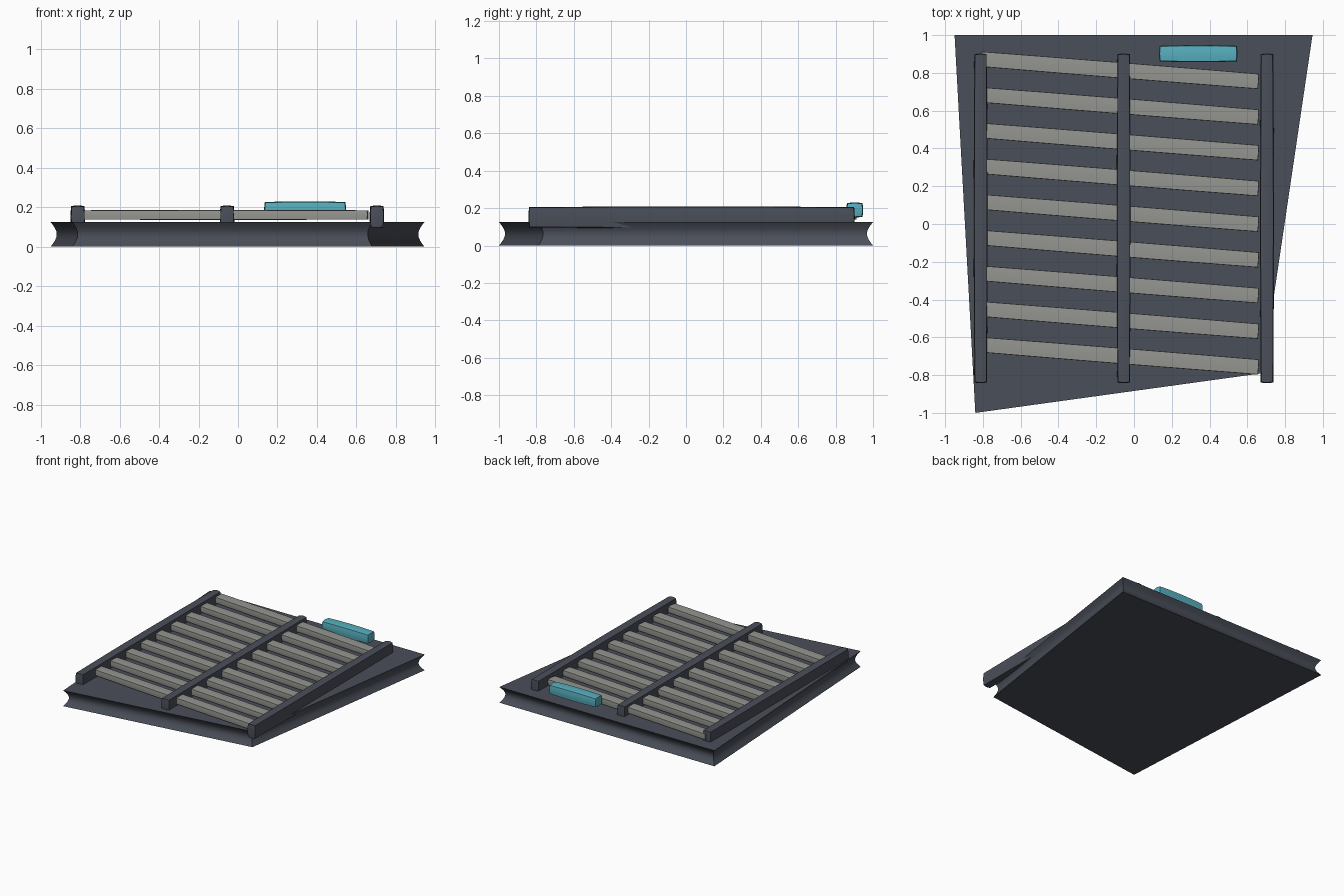
import bpy, bmesh, math
from mathutils import Matrix, Vector

if "Cube" in bpy.data.objects:
    bpy.data.objects.remove(bpy.data.objects["Cube"])


def material(name, rgb):
    mat = bpy.data.materials.new(name)
    mat.use_nodes = True
    mat.diffuse_color = (*rgb, 1)
    mat.node_tree.nodes["Principled BSDF"].inputs["Base Color"].default_value = (*rgb, 1)
    return mat


slate = material("slate", (0.068, 0.077, 0.098))
grey = material("warm grey", (0.30, 0.30, 0.28))
teal = material("teal", (0.095, 0.43, 0.52))


def finish(bm, name, mat):
    bmesh.ops.recalc_face_normals(bm, faces=bm.faces)
    mesh = bpy.data.meshes.new(name)
    bm.to_mesh(mesh)
    bm.free()
    mesh.materials.append(mat)
    mesh.shade_smooth()
    mesh.set_sharp_from_angle(angle=math.radians(30))
    obj = bpy.data.objects.new(name, mesh)
    bpy.context.collection.objects.link(obj)
    return obj


def pillow_box(name, centre, size, bulge, mat, turn=0.0):
    """Box whose faces swell slightly towards their middles."""
    bm = bmesh.new()
    bmesh.ops.create_cube(bm, size=2)
    bmesh.ops.subdivide_edges(bm, edges=bm.edges[:], cuts=3, use_grid_fill=True)
    for v in bm.verts:
        u = v.co.copy()
        for i in range(3):
            others = u.length_squared - u[i] ** 2
            v.co[i] = u[i] * (size[i] / 2 - bulge * others / 2)
    place = Matrix.Translation(Vector(centre)) @ Matrix.Rotation(turn, 4, "Z")
    bm.transform(place)
    return finish(bm, name, mat)


# Lopsided base slab with a hollowed edge
def base_slab():
    corners = [(-0.84, -1.0), (0.68, -0.79), (0.945, 1.0), (-0.95, 1.0)]
    height, hollow, steps = 0.125, 0.033, 8
    bm = bmesh.new()
    rings = []
    for i in range(steps + 1):
        t = i / steps
        scale = 1 - hollow * math.sin(math.pi * t)
        rings.append([bm.verts.new((x * scale, y * scale, height * t)) for x, y in corners])
    for low, high in zip(rings, rings[1:]):
        for j in range(4):
            k = (j + 1) % 4
            bm.faces.new((low[j], low[k], high[k], high[j]))
    bm.faces.new(rings[0])
    bm.faces.new(rings[-1])
    finish(bm, "base_slab", slate)


base_slab()

# Three long rails
for side, x in (("right", -0.812), ("middle", -0.055), ("left", 0.704)):
    pillow_box(f"{side}_rail", (x, 0.03, 0.151), (0.074, 1.745, 0.116), 0.007, slate)

# Slanted slats between the rails
for i in range(9):
    pillow_box(f"slat_{i + 1}", (-0.075, 0.814 - 0.189 * i, 0.161),
               (1.475, 0.084, 0.05), 0.003, grey, math.radians(-4.6))

# Handle at the back
pillow_box("handle", (0.34, 0.902, 0.19), (0.415, 0.09, 0.08), 0.007, teal)
